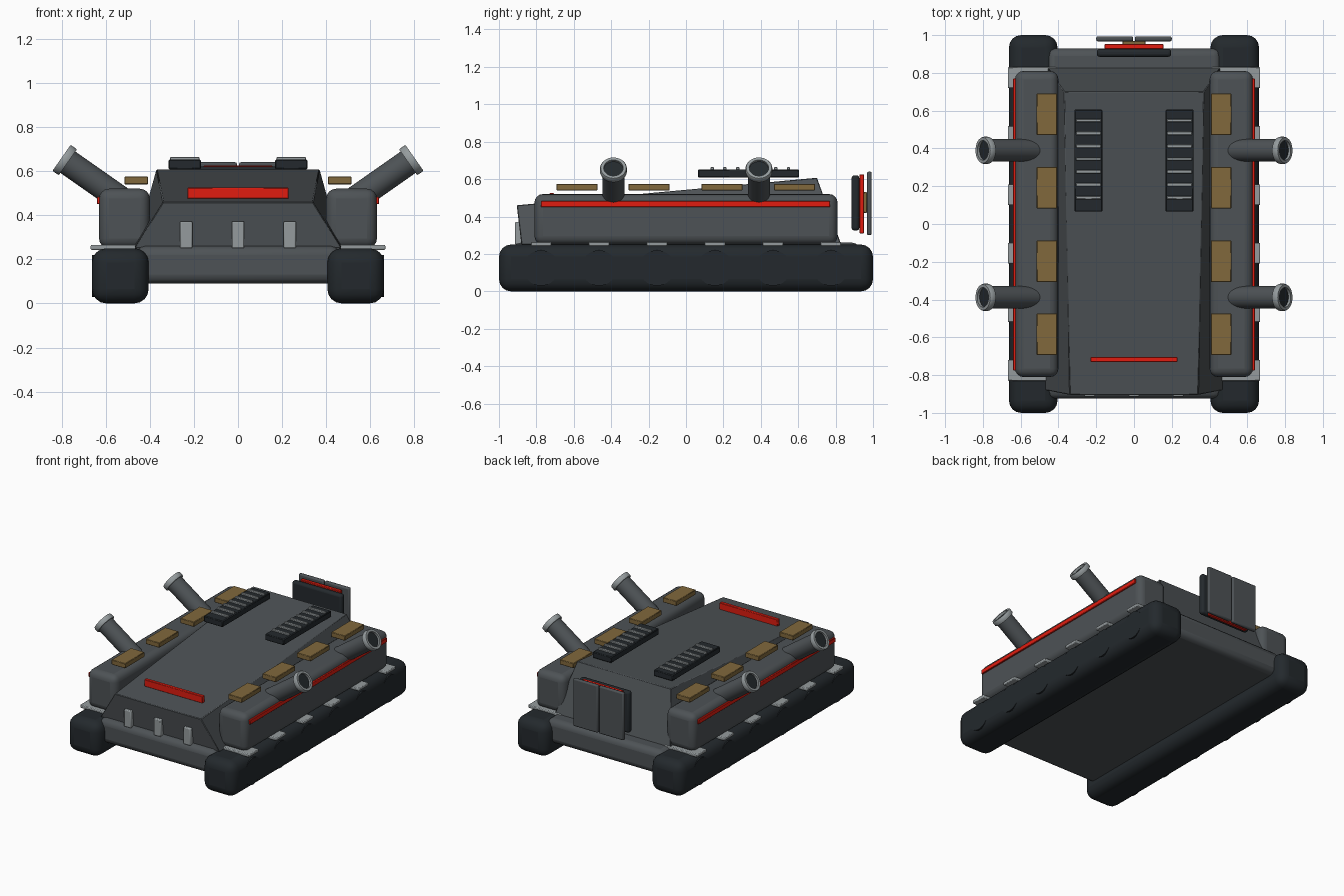
import bpy, bmesh, math
from mathutils import Vector

if "Cube" in bpy.data.objects:
    bpy.data.objects.remove(bpy.data.objects["Cube"])


def material(name, r, g, b):
    m = bpy.data.materials.new(name)
    m.diffuse_color = (r, g, b, 1)
    m.use_nodes = True
    m.node_tree.nodes["Principled BSDF"].inputs["Base Color"].default_value = m.diffuse_color
    return m


ARMOUR = material("armour", 0.075, 0.085, 0.092)
DARK = material("dark", 0.017, 0.022, 0.026)
STEEL = material("steel", 0.30, 0.33, 0.34)
TAN = material("tan", 0.22, 0.14, 0.045)
RED = material("red", 0.75, 0.012, 0.005)


def finish(name, bm, mat, bevel=0, segments=3):
    bmesh.ops.recalc_face_normals(bm, faces=bm.faces[:])
    me = bpy.data.meshes.new(name)
    bm.to_mesh(me)
    bm.free()
    ob = bpy.data.objects.new(name, me)
    bpy.context.collection.objects.link(ob)
    me.materials.append(mat)
    if bevel:
        mod = ob.modifiers.new("bevel", 'BEVEL')
        mod.width, mod.segments = bevel, segments
    bpy.context.view_layer.objects.active = ob
    bpy.ops.object.select_all(action='DESELECT')
    ob.select_set(True)
    bpy.ops.object.shade_smooth_by_angle(angle=math.radians(35))
    return ob


def box(name, x, y, z, mat, bevel=0, segments=3):
    """Box from (min, max) ranges."""
    bm = bmesh.new()
    bmesh.ops.create_cube(bm, size=1)
    for v in bm.verts:
        v.co = [(a + b) / 2 + c * (b - a) for (a, b), c in zip((x, y, z), v.co)]
    return finish(name, bm, mat, bevel, segments)


def side_box(name, s, x, y, z, mat, bevel=0, segments=3):
    return box(name, tuple(sorted((s * x[0], s * x[1]))), y, z, mat, bevel, segments)


def lathe(name, base, axis, profile, mat, n=32):
    """Revolve closed (radius, height) profile around an axis."""
    rot = Vector(axis).to_track_quat('Z', 'Y')
    bm = bmesh.new()
    rings = []
    for r, h in profile:
        if r == 0:
            rings.append([bm.verts.new(Vector(base) + rot @ Vector((0, 0, h)))] * n)
        else:
            rings.append([bm.verts.new(Vector(base) + rot @ Vector(
                (r * math.cos(math.tau * i / n), r * math.sin(math.tau * i / n), h))) for i in range(n)])
    for a, b in zip(rings, rings[1:]):
        for i in range(n):
            j = (i + 1) % n
            bm.faces.new(list(dict.fromkeys((a[i], a[j], b[j], b[i]))))
    return finish(name, bm, mat)


# lower hull
box("lower_hull", (-0.46, 0.46), (-0.925, 0.93), (0.09, 0.26), ARMOUR, 0.04)

# sloped upper hull
bm = bmesh.new()
corners = [(0.47, -0.88, 0.25), (0.46, 0.83, 0.25), (0.37, 0.70, 0.607), (0.34, -0.905, 0.46)]
right = [bm.verts.new(c) for c in corners]
left = [bm.verts.new((-x, y, z)) for x, y, z in corners]
bm.faces.new(right)
bm.faces.new(left)
for i in range(4):
    j = (i + 1) % 4
    bm.faces.new((right[i], right[j], left[j], left[i]))
finish("upper_hull", bm, ARMOUR, 0.004, 1)

for s in (-1, 1):
    # track, wheels and side pod
    side_box("track", s, (0.405, 0.662), (-1, 1), (0, 0.25), DARK, 0.065, 4)
    for i in range(6):
        y = -0.775 + i * 0.31
        lathe("road_wheel", (s * 0.54, y, 0.125), (s, 0, 0),
              [(0, 0), (0.095, 0), (0.095, 0.122), (0, 0.122)], DARK)
        side_box("track_guard_tab", s, (0.41, 0.668), (y - 0.055, y + 0.055), (0.243, 0.265), STEEL, 0.005, 2)
    side_box("side_pod", s, (0.40, 0.63), (-0.81, 0.81), (0.25, 0.52), ARMOUR, 0.045, 4)
    side_box("red_side_stripe", s, (0.62, 0.64), (-0.775, 0.77), (0.45, 0.482), RED, 0.003, 1)

    # tan pads above the pod
    for y in (-0.583, -0.197, 0.193, 0.58):
        side_box("roof_pad", s, (0.407, 0.515), (y - 0.11, y + 0.11), (0.54, 0.575), TAN, 0.003, 1)

    # angled exhaust tubes with collars
    axis = Vector((s * math.cos(math.radians(35)), 0, math.sin(math.radians(35))))
    for y in (-0.388, 0.39):
        base = Vector((s * 0.80, y, 0.66)) - axis * 0.40
        lathe("exhaust_tube", base, axis,
              [(0, 0), (0.059, 0), (0.059, 0.38), (0, 0.38)], ARMOUR)
        lathe("exhaust_collar", base, axis,
              [(0.052, 0.365), (0.07, 0.365), (0.072, 0.37), (0.072, 0.393), (0.068, 0.40),
               (0.052, 0.40), (0.052, 0.365)], STEEL)
        lathe("exhaust_bore", base, axis,
              [(0, 0.37), (0.053, 0.37), (0.053, 0.385), (0, 0.385)], DARK)

    # roof vent with slats
    side_box("roof_vent", s, (0.167, 0.316), (0.065, 0.605), (0.608, 0.652), DARK, 0.005, 1)
    for i in range(7):
        y = 0.14 + i * 0.068
        side_box("vent_slat", s, (0.175, 0.308), (y - 0.009, y + 0.009), (0.645, 0.664), STEEL, 0.003, 1)

    # rear door leaf
    side_box("rear_door", s, (0.004, 0.2), (0.967, 0.993), (0.30, 0.64), ARMOUR, 0.009, 2)

# front bar and tow lugs
box("red_front_bar", (-0.23, 0.23), (-0.73, -0.705), (0.475, 0.525), RED, 0.003, 1)
for x in (-0.235, 0, 0.235):
    box("tow_lug", (x - 0.028, x + 0.028), (-0.914, -0.87), (0.25, 0.372), STEEL, 0.006, 2)

# rear door frame, glow panel and hinge block
box("rear_door_frame", (-0.197, 0.197), (0.885, 0.927), (0.325, 0.62), DARK, 0.016, 3)
box("rear_red_panel", (-0.157, 0.157), (0.927, 0.952), (0.31, 0.625), RED, 0.003, 1)
box("rear_hinge_block", (-0.06, 0.06), (0.95, 0.968), (0.42, 0.53), TAN, 0.003, 1)
